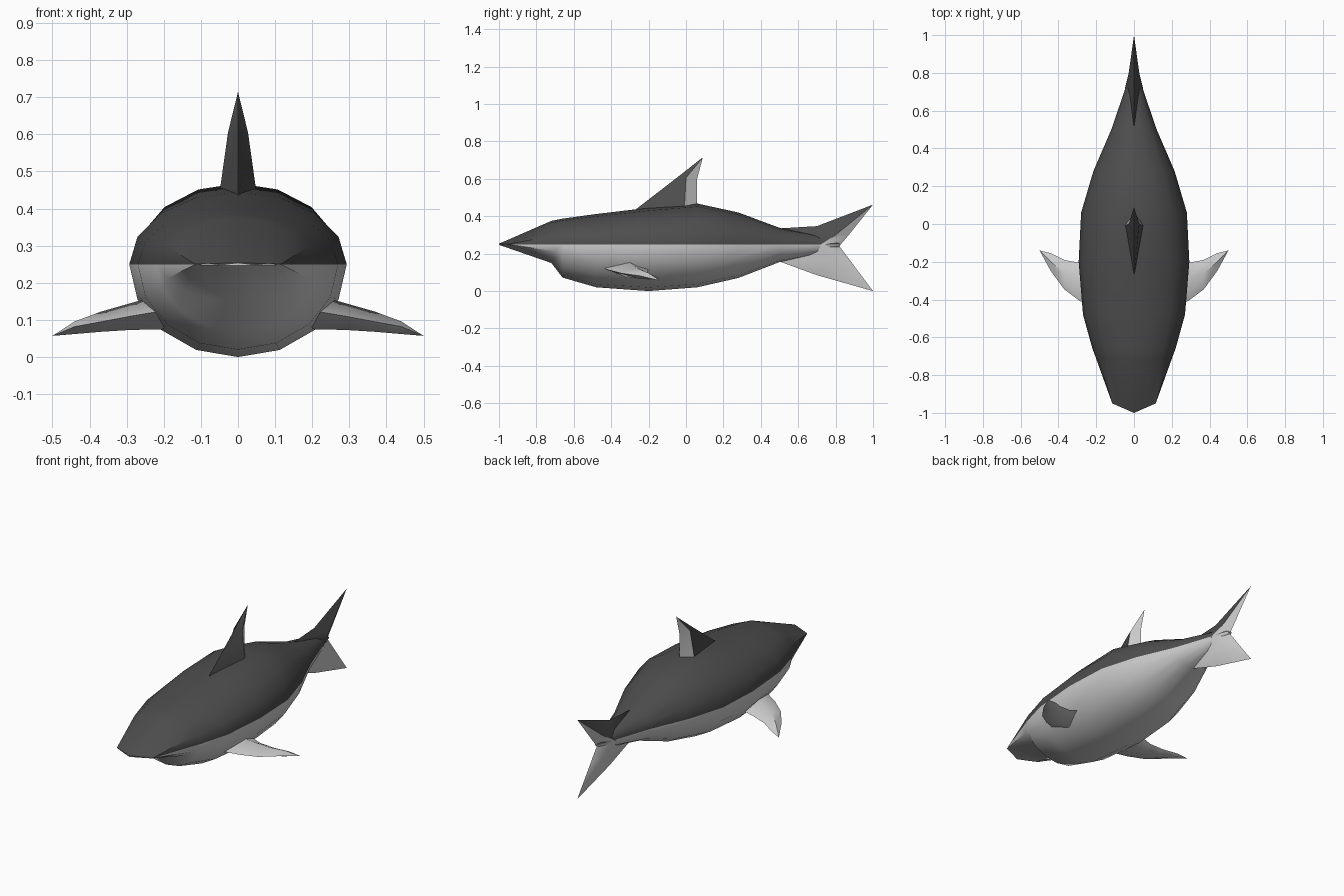
import bpy, bmesh, math
from mathutils import Vector
from mathutils.bvhtree import BVHTree

if "Cube" in bpy.data.objects:
    bpy.data.objects.remove(bpy.data.objects["Cube"])


def material(name, rgb):
    m = bpy.data.materials.new(name)
    m.diffuse_color = (*rgb, 1)
    m.use_nodes = True
    m.node_tree.nodes["Principled BSDF"].inputs["Base Color"].default_value = m.diffuse_color
    return m


DARK = material("dark grey back", (0.075, 0.075, 0.075))
LIGHT = material("pale grey belly", (0.6, 0.6, 0.6))
RED = material("red eye", (0.75, 0.015, 0.015))


def finish(name, bm, mats, rule=None, angle=50):
    bmesh.ops.recalc_face_normals(bm, faces=bm.faces[:])
    for f in bm.faces:
        f.smooth = True
        if rule:
            f.material_index = rule(f.calc_center_median())
    me = bpy.data.meshes.new(name)
    bm.to_mesh(me)
    bm.free()
    for m in mats:
        me.materials.append(m)
    me.set_sharp_from_angle(angle=math.radians(angle))
    ob = bpy.data.objects.new(name, me)
    bpy.context.collection.objects.link(ob)
    return ob


def loft(rings, tip=None):
    """Skin closed rings of points; end in a cap or in a single tip."""
    bm = bmesh.new()
    vs = [[bm.verts.new(p) for p in r] for r in rings]
    n = len(vs[0])
    for a, b in zip(vs, vs[1:]):
        for i in range(n):
            j = (i + 1) % n
            bm.faces.new((a[i], a[j], b[j], b[i]))
    bm.faces.new(vs[0])
    if tip:
        t = bm.verts.new(tip)
        for i in range(n):
            bm.faces.new((vs[-1][i], vs[-1][(i + 1) % n], t))
    else:
        bm.faces.new(vs[-1])
    return bm


# Body: 16-sided rings about the z = 0.25 colour line
# (y, half width, top z, bottom z, sweep back of the sides)
MID = 0.25
stations = [
    (-1.00, 0.115, 0.253, 0.247, 0.05),
    (-0.72, 0.205, 0.375, 0.150, 0.02),
    (-0.66, 0.220, 0.387, 0.072, 0),
    (-0.48, 0.270, 0.412, 0.020, 0),
    (-0.20, 0.293, 0.445, 0.000, 0),
    (0.06, 0.280, 0.468, 0.020, 0),
    (0.28, 0.215, 0.420, 0.070, 0),
    (0.50, 0.120, 0.338, 0.155, 0),
    (0.70, 0.052, 0.300, 0.195, 0),
    (0.82, 0.012, 0.256, 0.238, 0),
]
rings = []
for y, w, top, bot, sweep in stations:
    ring = []
    for i in range(16):
        a = i * math.pi / 8
        c, s = math.cos(a), math.sin(a)
        h = top - MID if s > 0 else MID - bot
        ring.append((w * c, y + sweep * abs(c), MID + h * s))
    rings.append(ring)
bm = loft(rings)
bmesh.ops.triangulate(bm, faces=bm.faces[:])
tree = BVHTree.FromBMesh(bm)
finish("body", bm, [DARK, LIGHT], lambda c: 0 if c.z > MID else 1)


# Upright fins: diamond sections given as (front y,z), (widest y,z), (rear y,z), half width
def upright_fin(name, sections, tip, mats):
    rs = [[(0, *f), (w, *m), (0, *r), (-w, *m)] for f, m, r, w in sections]
    b = loft(rs, (0, *tip))
    b.verts.ensure_lookup_table()
    b.faces.ensure_lookup_table()
    # faces touching the rear edge get the second colour
    rear = {b.verts[4 * k + 2] for k in range(len(sections))}
    for f in b.faces:
        f.material_index = 1 if rear & set(f.verts) else 0
    return finish(name, b, mats, angle=40)


upright_fin("dorsal_fin", [
    ((-0.29, 0.42), (-0.01, 0.42), (0.06, 0.42), 0.053),
    ((-0.05, 0.605), (0.00, 0.605), (0.058, 0.595), 0.027),
], (0.09, 0.715), [DARK, LIGHT])

upright_fin("upper_tail_fin", [
    ((0.48, 0.25), (0.72, 0.245), (0.82, 0.24), 0.048),
    ((0.50, 0.335), (0.73, 0.255), (0.822, 0.243), 0.045),
    ((0.70, 0.347), (0.80, 0.30), (0.87, 0.30), 0.028),
], (1.0, 0.462), [DARK, LIGHT])

upright_fin("lower_tail_fin", [
    ((0.48, 0.25), (0.72, 0.248), (0.82, 0.24), 0.048),
    ((0.50, 0.158), (0.73, 0.23), (0.822, 0.237), 0.045),
    ((0.70, 0.085), (0.80, 0.17), (0.88, 0.16), 0.028),
], (1.0, 0.0), [LIGHT, LIGHT])

# Pectoral fins: diamond sections (x, front y,z, top y,z, rear y,z, bottom y,z)
pectoral = [
    (0.20, -0.45, 0.125, -0.32, 0.17, -0.20, 0.125, -0.32, 0.075),
    (0.29, -0.405, 0.11, -0.29, 0.145, -0.205, 0.10, -0.29, 0.073),
    (0.37, -0.345, 0.095, -0.26, 0.122, -0.19, 0.088, -0.26, 0.068),
    (0.44, -0.25, 0.082, -0.20, 0.096, -0.155, 0.073, -0.20, 0.062),
]
for side, label in ((1, "right"), (-1, "left")):
    rs = [[(side * p[0], p[i], p[i + 1]) for i in (1, 3, 5, 7)] for p in pectoral]
    finish(label + "_pectoral_fin", loft(rs, (side * 0.5, -0.14, 0.057)), [LIGHT])


# Eyes and gill marks: thin ovals laid onto the body's flanks
def oval_patch(name, side, y, z, ry, rz, mat, lift):
    b = bmesh.new()

    def drop(u, v):
        hit = tree.ray_cast(Vector((side, y + u, z + v)), Vector((-side, 0, 0)))
        return b.verts.new(hit[0] + hit[1] * lift)

    centre = drop(0, 0)
    angs = [i * math.pi / 6 for i in range(12)]
    inner = [drop(ry * .5 * math.cos(a), rz * .5 * math.sin(a)) for a in angs]
    outer = [drop(ry * math.cos(a), rz * math.sin(a)) for a in angs]
    for i in range(12):
        j = (i + 1) % 12
        b.faces.new((centre, inner[i], inner[j]))
        b.faces.new((inner[i], outer[i], outer[j], inner[j]))
    ob = finish(name, b, [mat])
    ob.data.update()
    if ob.data.polygons[0].normal.x * side < 0:
        ob.data.flip_normals()


for side, label in ((1, "right"), (-1, "left")):
    oval_patch(label + "_eye", side, -0.57, 0.27, 0.042, 0.02, RED, 0.004)
    for k, (gy, gz) in enumerate(((-0.625, 0.222), (-0.56, 0.208), (-0.52, 0.202))):
        oval_patch(f"{label}_gill_mark_{k + 1}", side, gy, gz, 0.017, 0.011, DARK, 0.003)
